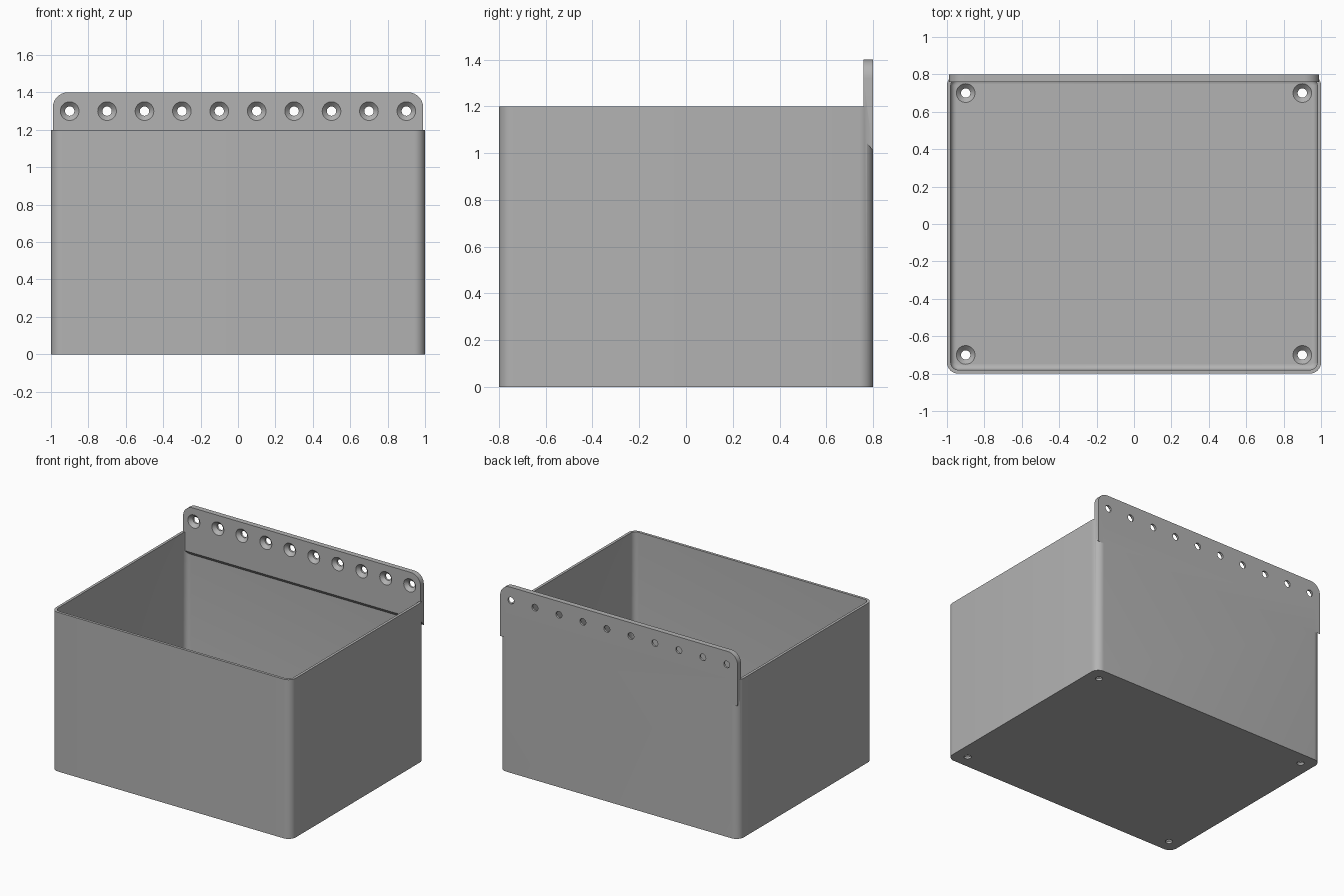
import bpy, bmesh
from math import pi, sin, cos, radians
from mathutils import Matrix, Vector

cube = bpy.data.objects.get("Cube")
if cube:
    bpy.data.objects.remove(cube, do_unlink=True)

grey = bpy.data.materials.new("plain grey")
grey.use_nodes = True
GREY = (0.45, 0.45, 0.45, 1)
grey.diffuse_color = GREY
grey.node_tree.nodes["Principled BSDF"].inputs["Base Color"].default_value = GREY

W, D, H = 1.0, 0.8, 1.2          # half width, half depth, height
WALL, FLOOR, PLATE = 0.02, 0.04, 0.04
CORNER, FILLET = 0.06, 0.03


def make_object(name, bm):
    bmesh.ops.recalc_face_normals(bm, faces=bm.faces)
    mesh = bpy.data.meshes.new(name)
    bm.to_mesh(mesh)
    bm.free()
    mesh.materials.append(grey)
    obj = bpy.data.objects.new(name, mesh)
    bpy.context.collection.objects.link(obj)
    return obj


def loft(bm, rings):
    """Skin a stack of equal point rings and cap both ends."""
    loops = [[bm.verts.new(p) for p in ring] for ring in rings]
    for a, b in zip(loops, loops[1:]):
        for i in range(len(a)):
            j = (i + 1) % len(a)
            bm.faces.new((a[i], a[j], b[j], b[i]))
    bm.faces.new(loops[0])
    bm.faces.new(loops[-1])


def arc(cx, cy, r, start, steps=8):
    return [(cx + r * cos(start + pi / 2 * i / steps),
             cy + r * sin(start + pi / 2 * i / steps)) for i in range(steps + 1)]


def rounded_ring(inset, z):
    r = max(CORNER - inset, 0.008)
    x, y = W - inset - r, D - inset - r
    pts = []
    for k, (sx, sy) in enumerate(((1, 1), (-1, 1), (-1, -1), (1, -1))):
        pts += arc(sx * x, sy * y, r, k * pi / 2)
    return [(px, py, z) for px, py in pts]


def combine(target, other, operation):
    mod = target.modifiers.new(operation.lower(), 'BOOLEAN')
    mod.operation = operation
    mod.solver = 'EXACT'
    mod.object = other
    bpy.context.view_layer.objects.active = target
    bpy.ops.object.modifier_apply(modifier=mod.name)
    bpy.data.objects.remove(other, do_unlink=True)


# Open box with thin walls and a filleted floor
bm = bmesh.new()
rings = [rounded_ring(0, 0), rounded_ring(0, H), rounded_ring(WALL, H)]
for i in range(7):
    a = pi / 2 * i / 6
    rings.append(rounded_ring(WALL + FILLET * (1 - cos(a)),
                              FLOOR + FILLET * (1 - sin(a))))
loft(bm, rings)
box = make_object("storage_box", bm)

# Mounting plate: rounded top corners, underside sloping down to the back
PW, TOP, R = 0.99, 1.4, 0.08
outline = arc(PW - R, TOP - R, R, 0) + arc(R - PW, TOP - R, R, pi / 2)
bm = bmesh.new()
loft(bm, [[(x, y, z) for x, z in outline + [(-PW, low), (PW, low)]]
          for y, low in ((D - PLATE, 1.06), (D, 1.01))])
combine(box, make_object("mounting_plate", bm), 'UNION')

# Countersunk screw holes: ten in the plate, four in the floor
SCREW = [(0.025, -0.1), (0.025, -0.025), (0.05, 0), (0.05, 0.01)]
to_front = Matrix.Rotation(radians(90), 4, 'X')
holes = [Matrix.Translation((-0.9 + 0.2 * i, D - PLATE, 1.3)) @ to_front for i in range(10)]
holes += [Matrix.Translation((x, y, FLOOR)) for x in (-0.9, 0.9) for y in (-0.7, 0.7)]
bm = bmesh.new()
for place in holes:
    loft(bm, [[place @ Vector((r * cos(a * pi / 16), r * sin(a * pi / 16), z))
               for a in range(32)] for r, z in SCREW])
combine(box, make_object("screw_cutters", bm), 'DIFFERENCE')

# Smooth curves, keep edges sharp
bpy.ops.object.select_all(action='DESELECT')
box.select_set(True)
bpy.context.view_layer.objects.active = box
bpy.ops.object.shade_smooth_by_angle(angle=radians(30))
